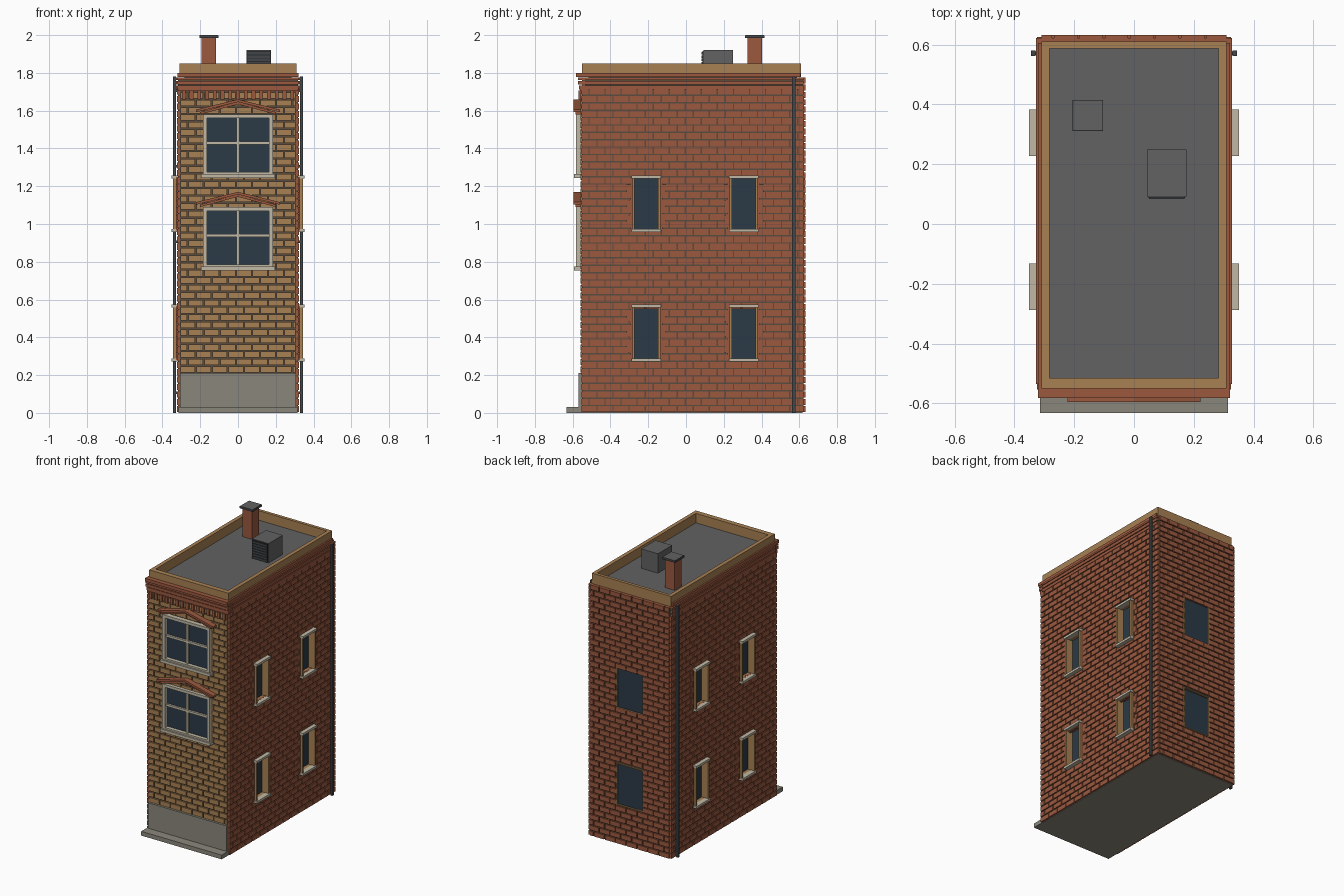
import bpy, bmesh
from mathutils import Vector

cube = bpy.data.objects.get("Cube")
if cube:
    bpy.data.objects.remove(cube)


def material(name, rgb):
    lin = [((c / 255 + 0.055) / 1.055) ** 2.4 for c in rgb] + [1]
    m = bpy.data.materials.new(name)
    m.use_nodes = True
    m.diffuse_color = lin
    m.node_tree.nodes["Principled BSDF"].inputs["Base Color"].default_value = lin
    return m


RED = material("red brick", (155, 89, 63))
TAN = material("tan brick", (168, 129, 84))
MORTAR = material("dark mortar", (90, 76, 64))
GLASS = material("window glass", (43, 58, 70))
STONE = material("pale stone", (193, 185, 166))
CONCRETE = material("grey concrete", (138, 135, 123))
ROOF = material("roof grey", (98, 98, 98))
PIPE = material("pipe grey", (66, 69, 72))
DARK = material("vent black", (40, 44, 48))


def add_box(bm, x, y, z):
    verts = bmesh.ops.create_cube(bm, size=1)["verts"]
    for v in verts:
        v.co = Vector([(a + b) / 2 + c * (b - a) for (a, b), c in zip((x, y, z), v.co)])


def finish(name, bm, mat):
    mesh = bpy.data.meshes.new(name)
    bm.to_mesh(mesh)
    bm.free()
    mesh.materials.append(mat)
    ob = bpy.data.objects.new(name, mesh)
    bpy.context.collection.objects.link(ob)
    return ob


def boxes(name, mat, *items):
    bm = bmesh.new()
    for item in items:
        add_box(bm, *item)
    return finish(name, bm, mat)


def side(s, a, b):
    return tuple(sorted((s * a, s * b)))


# Brick courses in running bond, broken at the window holes (u0, u1, z0, z1)
PITCH, LENGTH, GAP = 0.039, 0.085, 0.007


def bricks(name, mat, axis, depth, u0, u1, z0, z1, holes=()):
    bm = bmesh.new()
    rows = round((z1 - z0) / PITCH)
    step = (z1 - z0) / rows
    for r in range(rows):
        low = z0 + r * step
        mid = low + step / 2
        u = u0 - (r % 2) * LENGTH / 2
        while u < u1 - GAP:
            spans = [(max(u, u0), min(u + LENGTH - GAP, u1))]
            for h0, h1, b, t in holes:
                if b < mid < t:
                    spans = [p for a, e in spans
                             for p in ((a, min(e, h0)), (max(a, h1), e))]
            for p in spans:
                if p[1] - p[0] > 0.004:
                    z = (low + GAP / 2, low + step - GAP / 2)
                    add_box(bm, *((depth, p, z) if axis == "x" else (p, depth, z)))
            u += LENGTH
    finish(name, bm, mat)


# Window layout
FLOORS = ((0.28, 0.565), (0.965, 1.25))
SIDE_Y = (-0.21, 0.305)
FRONT = ((0.76, 1.09), (1.25, 1.58))
HALF = 0.068

# Solid core with recesses cut for the side and back windows, on a floor slab
core = boxes("wall_core", MORTAR, ((-0.317, 0.317), (-0.55, 0.623), (0.004, 1.775)))
cuts = [(side(s, 0.285, 0.4), (y - HALF, y + HALF), f)
        for s in (-1, 1) for y in SIDE_Y for f in FLOORS]
cuts += [((-0.1, 0.1), (0.6, 0.7), f) for f in FLOORS]
cutter = boxes("window_cutter", MORTAR, *cuts)
cutter.hide_render = True
mod = core.modifiers.new("recesses", "BOOLEAN")
mod.operation, mod.object, mod.solver = "DIFFERENCE", cutter, "EXACT"
bpy.context.view_layer.objects.active = core
bpy.ops.object.modifier_apply(modifier=mod.name)
bpy.data.objects.remove(cutter)
boxes("floor_slab", CONCRETE, ((-0.312, 0.312), (-0.55, 0.618), (0, 0.005)))

# Brick skins
front_holes = [(-0.17, 0.17, b, t) for b, t in FRONT]
bricks("front_bricks", TAN, "y", (-0.559, -0.545), -0.305, 0.305, 0.21, 1.7, front_holes)
back_holes = [(-0.107, 0.107, b - 0.007, t + 0.007) for b, t in FLOORS]
bricks("back_bricks", RED, "y", (0.615, 0.632), -0.31, 0.31, 0, 1.78, back_holes)
side_holes = [(y - HALF - 0.012, y + HALF + 0.012, b, t) for y in SIDE_Y for b, t in FLOORS]
for s, tag in ((1, "left"), (-1, "right")):
    bricks(tag + "_bricks", RED, "x", side(s, 0.308, 0.324), -0.553, 0.626, 0, 1.72, side_holes)

    # Side windows: glass, toothed brick surround, tan jambs, stone sill and lintel
    glass, teeth, jambs, stones = [], [], [], []
    for y in SIDE_Y:
        for b, t in FLOORS:
            glass.append((side(s, 0.284, 0.293), (y - HALF, y + HALF), (b, t)))
            for e in (-1, 1):
                n = 7
                h = (t - b) / n
                for i in range(n):
                    w = 0.105 if i % 2 else 0.085
                    ys = sorted((y + e * (HALF + 0.005), y + e * w))
                    teeth.append((side(s, 0.312, 0.327), ys, (b + i * h, b + (i + 1) * h)))
                ys = sorted((y + e * (HALF - 0.006), y + e * (HALF + 0.006)))
                jambs.append((side(s, 0.285, 0.344), ys, (b, t)))
            for z in (b, t):
                jambs.append((side(s, 0.285, 0.326), (y - HALF, y + HALF),
                              (z - 0.007, z + 0.007)))
                stones.append((side(s, 0.318, 0.352), (y - 0.078, y + 0.078),
                               (z - 0.008, z + 0.008)))
    boxes(tag + "_window_glass", GLASS, *glass)
    boxes(tag + "_window_surrounds", RED, *teeth)
    boxes(tag + "_window_jambs", TAN, *jambs)
    boxes(tag + "_sills_and_lintels", STONE, *stones)

    # Square downpipe standing on wall brackets
    pipe = [(side(s, 0.329, 0.344), (0.562, 0.58), (0, 1.78))]
    pipe += [(side(s, 0.315, 0.335), (0.565, 0.577), (z, z + 0.012))
             for z in (0.1, 0.5, 0.9, 1.3, 1.7)]
    boxes(tag + "_downpipe", PIPE, *pipe)

# Back windows with thin tan frames
boxes("back_window_glass", GLASS, *[((-0.1, 0.1), (0.599, 0.619), f) for f in FLOORS])
frame = []
for b, t in FLOORS:
    for e in (-1, 1):
        frame.append((side(e, 0.1, 0.107), (0.6, 0.631), (b - 0.007, t + 0.007)))
    frame += [((-0.1, 0.1), (0.6, 0.631), (z - 0.007, z)) for z in (b, t + 0.007)]
boxes("back_window_frames", TAN, *frame)

# Front windows: glass, stone frame, glazing bars, sill and brick pediment
for (b, t), tag in zip(FRONT, ("lower", "upper")):
    boxes(tag + "_front_glass", GLASS, ((-0.17, 0.17), (-0.556, -0.545), (b + 0.02, t - 0.01)))
    deep, thin = (-0.582, -0.545), (-0.57, -0.55)
    mid = (b + t) / 2 + 0.015
    boxes(tag + "_front_frame", STONE,
          ((-0.186, -0.163), deep, (b, t)), ((0.163, 0.186), deep, (b, t)),
          ((-0.186, 0.186), deep, (t - 0.02, t)), ((-0.186, 0.186), deep, (b, b + 0.025)),
          ((-0.007, 0.007), thin, (b, t)), ((-0.165, 0.165), thin, (mid - 0.008, mid + 0.008)),
          ((-0.195, 0.195), (-0.594, -0.55), (b - 0.006, b + 0.014)))
    bm = bmesh.new()
    for s in (-1, 1):
        for lift, thick, reach, front in ((0, 0.013, 0.2, -0.586), (0.012, 0.014, 0.222, -0.596)):
            low, peak = t + lift, t + 0.054 + lift
            loop = [(0, peak), (s * reach, low), (s * reach, low + thick), (0, peak + thick)]
            face = bm.faces.new([bm.verts.new((x, front, z)) for x, z in loop])
            out = bmesh.ops.extrude_face_region(bm, geom=[face])["geom"]
            moved = [v for v in out if isinstance(v, bmesh.types.BMVert)]
            bmesh.ops.translate(bm, verts=moved, vec=(0, -0.55 - front, 0))
    bmesh.ops.recalc_face_normals(bm, faces=bm.faces)
    finish(tag + "_pediment", bm, RED)

# Plinth and doorstep
boxes("front_plinth", CONCRETE, ((-0.308, 0.308), (-0.568, -0.54), (0, 0.21)))
boxes("front_step", CONCRETE, ((-0.315, 0.315), (-0.632, -0.54), (0, 0.03)))

# Cornice bands stepping out at the front and running along the sides
bands = []
for front, z in ((-0.566, (1.712, 1.732)), (-0.573, (1.738, 1.758)), (-0.573, (1.763, 1.776))):
    bands.append(((-0.328, 0.328), (-0.535, 0.622), z))
    bands.append(((-0.321, 0.321), (front, -0.535), z))
for s in (-1, 1):
    bands.append((side(s, 0.284, 0.321), (-0.582, 0.606), (1.778, 1.8)))
boxes("cornice", RED, *bands, ((-0.321, 0.321), (-0.582, -0.52), (1.778, 1.8)))

# Dentils under the cornice
teeth = [((x - 0.01, x + 0.01), (-0.57, -0.54), (1.66, 1.706))
         for x in [-0.287 + i * 0.041 for i in range(15)]]
boxes("dentils", RED, *teeth, ((-0.318, 0.318), (-0.562, -0.54), (1.704, 1.715)))

# Parapet and roof deck
rise = (1.777, 1.85)
boxes("parapet", TAN,
      ((-0.31, -0.283), (-0.55, 0.61), rise), ((0.283, 0.31), (-0.55, 0.61), rise),
      ((-0.283, 0.283), (-0.55, -0.515), rise), ((-0.283, 0.283), (0.588, 0.61), rise))
boxes("roof_deck", ROOF, ((-0.283, 0.283), (-0.515, 0.588), (1.77, 1.783)))

# Chimney
boxes("chimney", RED, ((-0.193, -0.117), (0.325, 0.402), (1.78, 1.985)))
boxes("chimney_cap", PIPE, ((-0.205, -0.104), (0.312, 0.415), (1.985, 1.999)))
boxes("chimney_flue_top", ROOF, ((-0.203, -0.106), (0.314, 0.413), (1.995, 2.0)))

# Rooftop vent unit with a dark grille and grey louvres
boxes("vent_unit", ROOF, ((0.044, 0.175), (0.092, 0.25), (1.78, 1.92)))
boxes("vent_grille", DARK, ((0.048, 0.171), (0.087, 0.093), (1.785, 1.916)))
boxes("vent_louvres", PIPE, *[((0.05, 0.169), (0.083, 0.09), (1.79 + i * 0.018, 1.803 + i * 0.018))
                              for i in range(7)])
